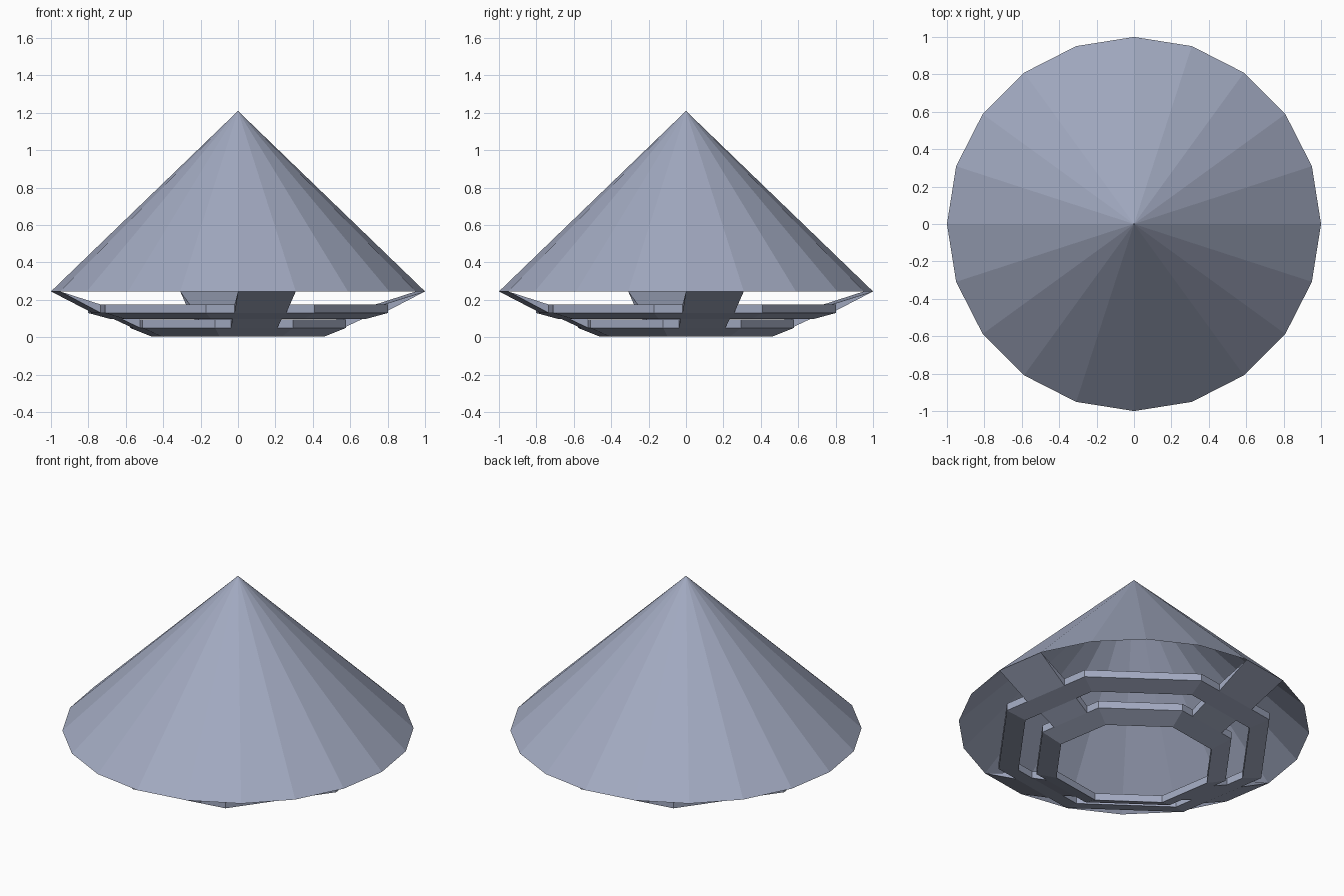
import bpy, bmesh
from math import cos, sin, radians
from mathutils import Matrix

if "Cube" in bpy.data.objects:
    bpy.data.objects.remove(bpy.data.objects["Cube"])

RIM_Z, APEX_Z, SIDES = 0.245, 1.21, 20
THICK = 0.045
# octagon levels of the lower frame: corner radius, underside height, half width of rib
LEVELS = [(0.82, 0.13, 0.140), (0.70, 0.098, 0.133),
          (0.59, 0.05, 0.125), (0.47, 0.003, 0.117)]

slate = bpy.data.materials.new("slate_blue")
slate.diffuse_color = (0.36, 0.40, 0.53, 1)
slate.use_nodes = True
slate.node_tree.nodes["Principled BSDF"].inputs["Base Color"].default_value = slate.diffuse_color


def finish(bm, name):
    bmesh.ops.remove_doubles(bm, verts=bm.verts, dist=1e-5)
    bmesh.ops.recalc_face_normals(bm, faces=bm.faces)
    mesh = bpy.data.meshes.new(name)
    bm.to_mesh(mesh)
    bm.free()
    mesh.materials.append(slate)
    ob = bpy.data.objects.new(name, mesh)
    bpy.context.collection.objects.link(ob)
    return ob


# open conical roof
bm = bmesh.new()
apex = bm.verts.new((0, 0, APEX_Z))
rim = [bm.verts.new((cos(radians(18 * i)), sin(radians(18 * i)), RIM_Z)) for i in range(SIDES)]
for i in range(SIDES):
    bm.faces.new((rim[i], rim[(i + 1) % SIDES], apex))
finish(bm, "cone_roof")

# lower frame: two octagonal rings joined to the rim by four ribs
bm = bmesh.new()
half = radians(21)


def level_points(q, r, z, w):
    """Two corners and two rib edges on the octagon side that carries a rib."""
    d, s = r * cos(half), r * sin(half)
    rot = Matrix.Rotation(radians(9 + 90 * q), 3, 'Z')
    return [rot @ Matrix.Translation((d, y, z)).translation for y in (-s, -w, w, s)]


def frame_sheet(lift):
    loops = []
    for r, z, w in LEVELS:
        loops.append([bm.verts.new(p) for q in range(4)
                      for p in level_points(q, r, z + lift, w)])
    faces = []
    for outer, inner in ((0, 1), (2, 3)):          # rings
        a, b = loops[outer], loops[inner]
        for i in range(16):
            j = (i + 1) % 16
            faces.append(bm.faces.new((a[i], a[j], b[j], b[i])))
    for q in range(4):                             # ribs
        i, j = 4 * q + 1, 4 * q + 2
        ends = [bm.verts.new((cos(radians(t + 90 * q)), sin(radians(t + 90 * q)), RIM_Z))
                for t in (0, 18)]
        faces.append(bm.faces.new((ends[0], ends[1], loops[0][j], loops[0][i])))
        faces.append(bm.faces.new((loops[1][i], loops[1][j], loops[2][j], loops[2][i])))
    return faces


low, top = frame_sheet(0.0), frame_sheet(THICK)
# walls around every opening
pairs = []
for f, g in zip(low, top):
    for l, m in zip(f.loops, g.loops):
        if l.edge.is_boundary:
            pairs.append((l.vert, l.link_loop_next.vert, m.vert, m.link_loop_next.vert))
for a, b, c, d in pairs:
    gap_a, gap_b = (a.co - c.co).length, (b.co - d.co).length
    if gap_a < 1e-4 and gap_b < 1e-4:
        continue
    if gap_a < 1e-4:
        bm.faces.new((a, b, d))
    elif gap_b < 1e-4:
        bm.faces.new((a, b, c))
    else:
        bm.faces.new((a, b, d, c))
finish(bm, "lower_frame")
